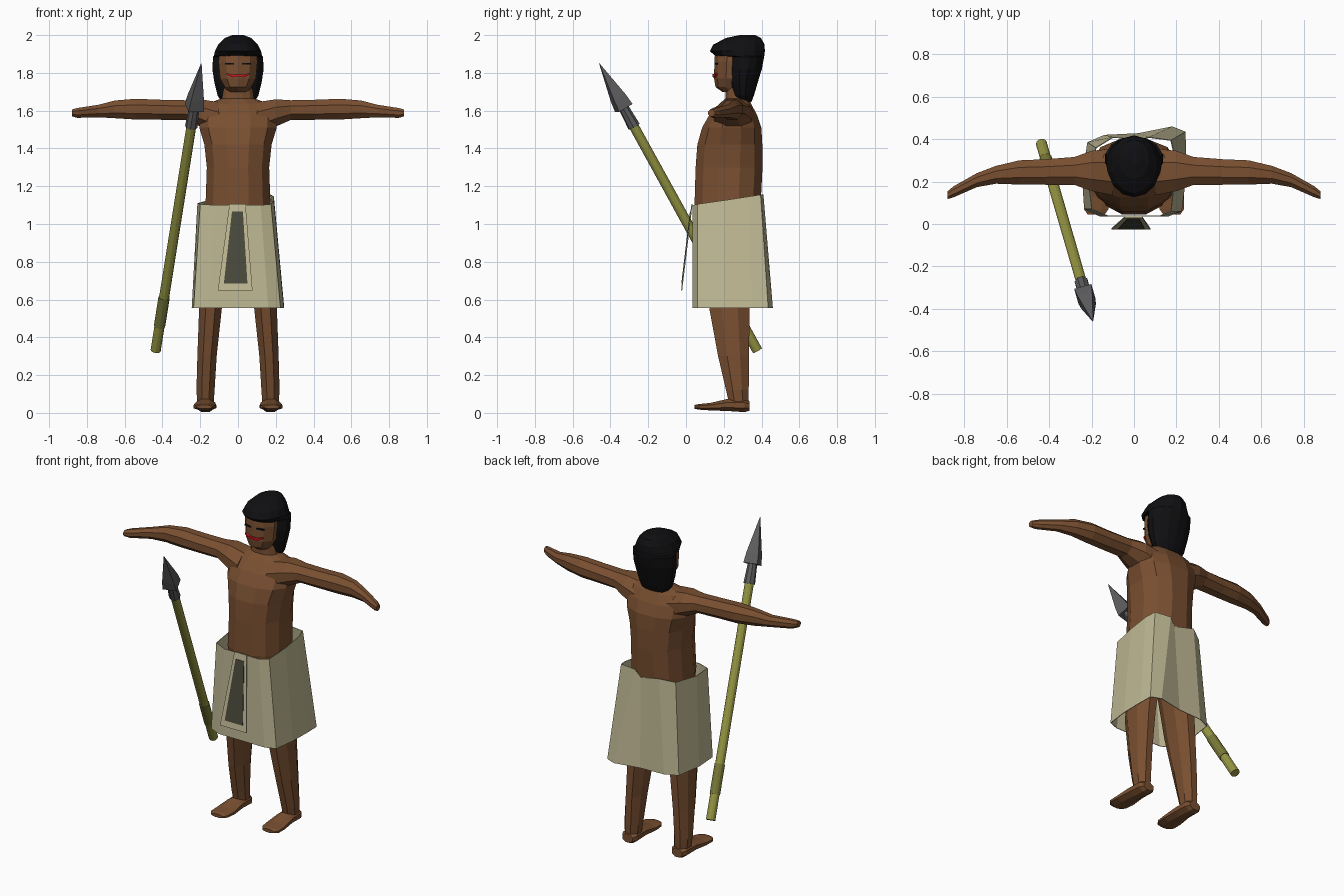
import bpy, bmesh
from math import sin, cos, pi, copysign
from mathutils import Vector


def material(name, r, g, b):
    m = bpy.data.materials.new(name)
    m.diffuse_color = (r, g, b, 1)
    return m


SKIN = material("skin", 0.19, 0.078, 0.03)
HAIR = material("black", 0.005, 0.005, 0.006)
CLOTH = material("linen", 0.53, 0.49, 0.30)
TRIM = material("dark_cloth", 0.07, 0.068, 0.045)
WOOD = material("wood", 0.30, 0.30, 0.055)
WRAP = material("wrap", 0.19, 0.19, 0.04)
METAL = material("metal", 0.11, 0.11, 0.115)
RED = material("red", 0.6, 0.01, 0.015)


def loft(name, rings, mat, caps=True, mirror=False):
    """Skin a list of point rings, optionally mirrored across x."""
    bm = bmesh.new()
    vs = [[bm.verts.new(p) for p in ring] for ring in rings]
    for a, b in zip(vs, vs[1:]):
        for i in range(len(a)):
            j = (i + 1) % len(a)
            bm.faces.new((a[i], a[j], b[j], b[i]))
    if caps:
        bm.faces.new(vs[0][::-1])
        bm.faces.new(vs[-1])
    bmesh.ops.recalc_face_normals(bm, faces=bm.faces)
    me = bpy.data.meshes.new(name)
    bm.to_mesh(me)
    bm.free()
    me.materials.append(mat)
    ob = bpy.data.objects.new(name, me)
    bpy.context.collection.objects.link(ob)
    if mirror:
        ob.modifiers.new("mirror", 'MIRROR')
    return ob


def tube(name, secs, axis, mat, n=8, power=1.0, **kw):
    """Sections (t, c1, c2, r1, r2) along an axis; c/r are the two other axes in order."""
    rings = []
    for t, c1, c2, r1, r2 in secs:
        ring = []
        for i in range(n):
            a = 2 * pi * (i + 0.5) / n
            k = cos(pi / n) ** power
            u = c1 + r1 * copysign((abs(cos(a)) / cos(pi / n)) ** power, cos(a))
            v = c2 + r2 * copysign((abs(sin(a)) / cos(pi / n)) ** power, sin(a))
            p = [u, v]
            p.insert("xyz".index(axis), t)
            ring.append(p)
        rings.append(ring)
    return loft(name, rings, mat, **kw)


# Torso, tapering over the shoulders into the neck
tube("torso", [
    (0.82, 0, 0.23, 0.16, 0.14), (1.10, 0, 0.22, 0.172, 0.175),
    (1.30, 0, 0.228, 0.165, 0.177), (1.42, 0, 0.232, 0.178, 0.172),
    (1.51, 0, 0.242, 0.205, 0.157), (1.58, 0, 0.25, 0.205, 0.125),
    (1.635, 0, 0.26, 0.17, 0.085), (1.665, 0, 0.27, 0.085, 0.06),
    (1.75, 0, 0.27, 0.07, 0.06)], 'z', SKIN, n=12, power=0.85)

# Arms, outstretched and curving forward
tube("arm", [
    (0.10, 0.245, 1.555, 0.11, 0.09), (0.20, 0.25, 1.588, 0.095, 0.072),
    (0.28, 0.25, 1.603, 0.066, 0.052), (0.42, 0.245, 1.605, 0.06, 0.053),
    (0.54, 0.243, 1.608, 0.057, 0.055), (0.65, 0.232, 1.607, 0.042, 0.047),
    (0.74, 0.207, 1.598, 0.033, 0.033), (0.85, 0.152, 1.588, 0.026, 0.026),
    (0.88, 0.135, 1.588, 0.018, 0.018)], 'x', SKIN, mirror=True)

# Legs and feet
tube("leg", [
    (0.06, 0.172, 0.278, 0.044, 0.052), (0.12, 0.172, 0.272, 0.048, 0.06),
    (0.30, 0.164, 0.252, 0.051, 0.082), (0.55, 0.146, 0.23, 0.06, 0.106),
    (0.95, 0.10, 0.225, 0.075, 0.13)], 'z', SKIN, mirror=True)
tube("foot", [
    (0.335, 0.172, 0.037, 0.036, 0.026), (0.31, 0.172, 0.04, 0.05, 0.036),
    (0.22, 0.173, 0.042, 0.052, 0.032), (0.13, 0.175, 0.033, 0.06, 0.02),
    (0.07, 0.178, 0.032, 0.058, 0.015), (0.045, 0.178, 0.032, 0.04, 0.01)],
    'y', SKIN, mirror=True)

# Head with the hair falling behind the face
tube("head", [
    (1.70, 0, 0.255, 0.055, 0.06), (1.725, 0, 0.235, 0.07, 0.075),
    (1.77, 0, 0.24, 0.095, 0.087), (1.86, 0, 0.245, 0.103, 0.09),
    (1.93, 0, 0.25, 0.095, 0.09)], 'z', SKIN, n=10)
tube("hair", [
    (1.645, 0, 0.31, 0.085, 0.035), (1.68, 0, 0.30, 0.108, 0.058),
    (1.75, 0, 0.30, 0.125, 0.078), (1.82, 0, 0.307, 0.136, 0.092),
    (1.885, 0, 0.313, 0.132, 0.098), (1.89, 0, 0.285, 0.127, 0.126),
    (1.915, 0, 0.272, 0.122, 0.142), (1.95, 0, 0.28, 0.105, 0.132),
    (1.985, 0, 0.305, 0.07, 0.09), (2.0, 0, 0.325, 0.03, 0.04)],
    'z', HAIR, n=14)

# Face details
tube("mouth", [
    (-0.06, 0.168, 1.795, 0.012, 0.004), (-0.03, 0.152, 1.783, 0.01, 0.007),
    (0, 0.15, 1.788, 0.01, 0.006), (0.03, 0.152, 1.783, 0.01, 0.007),
    (0.06, 0.168, 1.795, 0.012, 0.004)], 'x', RED, n=4)
tube("eye", [(0.02, 0.157, 1.848, 0.006, 0.004),
             (0.065, 0.165, 1.848, 0.008, 0.004)], 'x', HAIR, n=4, mirror=True)

# Wrapped skirt: open sheet, raised at the back; (x, y, z) top rim, (x, y) hem
top = [(-0.12, 0.035, 1.10), (0.12, 0.035, 1.10), (0.175, 0.06, 1.105),
       (0.19, 0.20, 1.125), (0.19, 0.33, 1.145), (0.175, 0.395, 1.155),
       (0.07, 0.41, 1.155), (0.035, 0.40, 1.11), (-0.10, 0.41, 1.14),
       (-0.18, 0.36, 1.12), (-0.215, 0.20, 1.11), (-0.20, 0.07, 1.105)]
hem = [(-0.16, 0.035), (0.16, 0.035), (0.225, 0.06), (0.243, 0.20),
       (0.245, 0.35), (0.243, 0.435), (0.18, 0.46), (0.02, 0.428),
       (-0.14, 0.42), (-0.22, 0.385), (-0.245, 0.22), (-0.235, 0.07)]
skirt = loft("skirt", [top, [(x, y, 0.555) for x, y in hem]], CLOTH, caps=False)
skirt.modifiers.new("thickness", 'SOLIDIFY').thickness = 0.004


# Hanging apron with a dark inset
def panel(name, x0, x1, x2, x3, z_hi, z_lo, lift, mat):
    def y(z):
        return 0.028 - (1.10 - z) * 0.12 - lift
    quad = [(x0, z_hi), (x1, z_hi), (x2, z_lo), (x3, z_lo)]
    loft(name, [[(x, y(z) + d, z) for x, z in quad] for d in (0, 0.006)], mat)


panel("apron", -0.045, 0.04, 0.077, -0.107, 1.105, 0.647, 0, CLOTH)
panel("apron_inset", -0.032, 0.026, 0.05, -0.075, 1.065, 0.685, 0.003, TRIM)

# Spear, built along z then aimed from butt to tip
butt, tip = Vector((-0.436, 0.378, 0.33)), Vector((-0.194, -0.459, 1.85))
length = (tip - butt).length
aim = (tip - butt).to_track_quat('Z', 'Y')


def spear_part(name, profile, mat, n):
    ob = tube(name, [(t * length, 0, 0, a, b) for t, a, b in profile], 'z', mat, n=n)
    ob.location = butt
    ob.rotation_mode = 'QUATERNION'
    ob.rotation_quaternion = aim


spear_part("spear_shaft", [(0, 0.026, 0.026), (0.80, 0.025, 0.025)], WOOD, 12)
spear_part("spear_grip", [(0.085, 0.029, 0.029), (0.185, 0.029, 0.029)], WRAP, 12)
spear_part("spear_socket", [(0.78, 0.031, 0.031), (0.88, 0.022, 0.022)], METAL, 8)
spear_part("spear_blade", [(0.845, 0.042, 0.042), (0.88, 0.036, 0.036),
                           (1.0, 0.001, 0.001)], METAL, 4)
